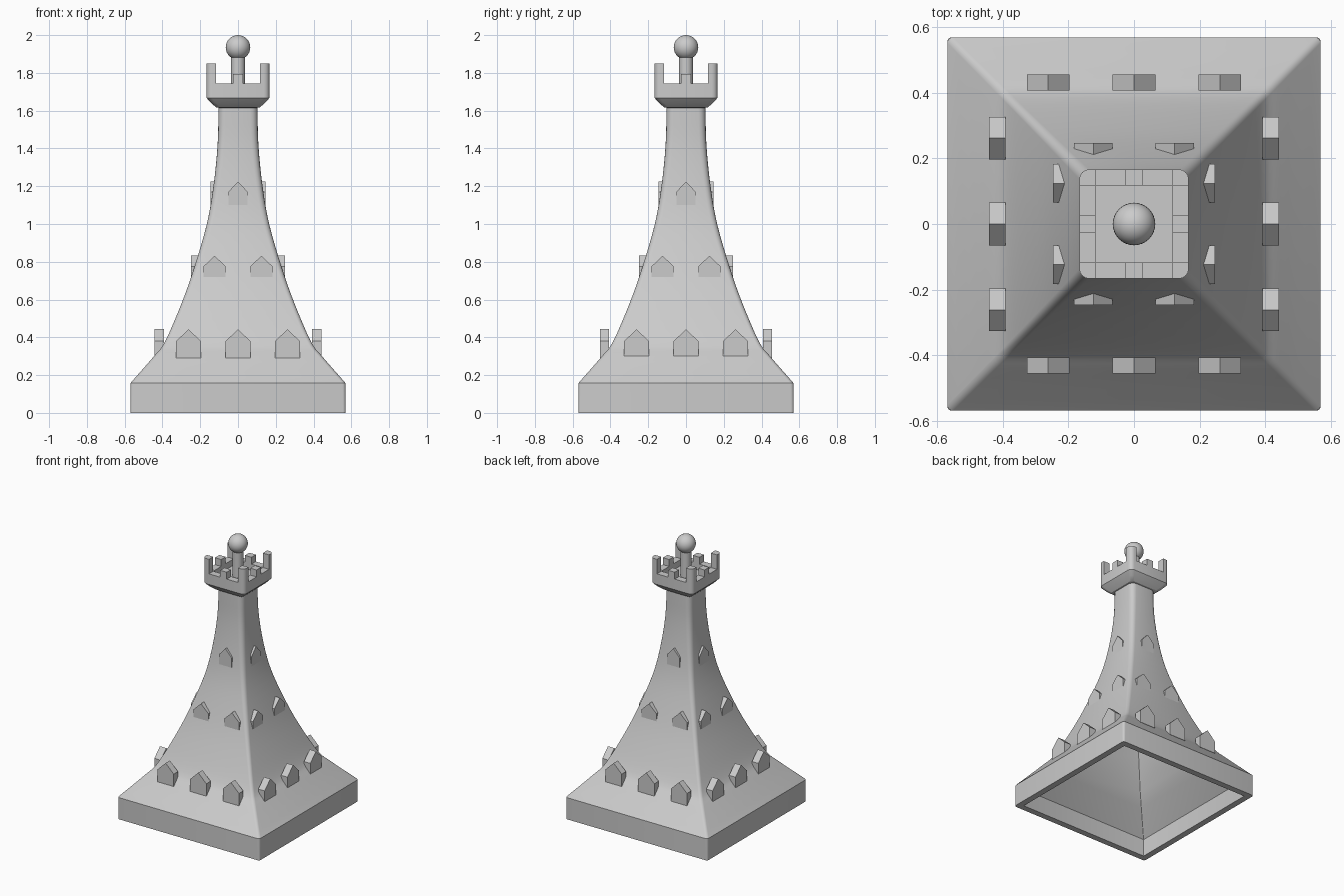
import bpy, bmesh, math
from mathutils import Matrix, Vector

cube = bpy.data.objects.get("Cube")
if cube:
    bpy.data.objects.remove(cube, do_unlink=True)

stone = bpy.data.materials.new("grey stone")
stone.use_nodes = True
stone.diffuse_color = (0.6, 0.6, 0.6, 1)
stone.node_tree.nodes["Principled BSDF"].inputs["Base Color"].default_value = (0.6, 0.6, 0.6, 1)


def finish(name, bm, smooth=True):
    bmesh.ops.recalc_face_normals(bm, faces=bm.faces)
    mesh = bpy.data.meshes.new(name)
    bm.to_mesh(mesh)
    bm.free()
    mesh.materials.append(stone)
    obj = bpy.data.objects.new(name, mesh)
    bpy.context.collection.objects.link(obj)
    if smooth:
        bpy.ops.object.select_all(action='DESELECT')
        bpy.context.view_layer.objects.active = obj
        obj.select_set(True)
        bpy.ops.object.shade_smooth_by_angle(angle=math.radians(30))
    return obj


def corner_arc(half, radius, quarter, steps=4):
    """Points of one rounded corner of a square."""
    turn = Matrix.Rotation(quarter * math.pi / 2, 3, 'Z')
    angles = [i * math.pi / 2 / steps for i in range(steps + 1)]
    c = half - radius
    return [turn @ Vector((c + radius * math.cos(a), c + radius * math.sin(a), 0)) for a in angles]


def loft(bm, profile):
    """Skin rounded squares given as (half width, corner radius, height)."""
    rings = []
    for half, radius, z in profile:
        pts = [p for q in range(4) for p in corner_arc(half, radius, q)]
        rings.append([bm.verts.new((p.x, p.y, z)) for p in pts])
    for low, high in zip(rings, rings[1:]):
        for i in range(len(low)):
            j = (i + 1) % len(low)
            bm.faces.new((low[i], low[j], high[j], high[i]))
    return rings


def prism(bm, outline, offset):
    """Extrude a planar outline along an offset."""
    a = [bm.verts.new(p) for p in outline]
    b = [bm.verts.new(Vector(p) + Vector(offset)) for p in outline]
    bm.faces.new(a)
    bm.faces.new(b)
    for i in range(len(a)):
        j = (i + 1) % len(a)
        bm.faces.new((a[i], a[j], b[j], b[i]))


def smooth_curve(points, steps=4):
    """Catmull-Rom curve through (width, height) points."""
    pts = [Vector(p) for p in points]
    pts = [2 * pts[0] - pts[1]] + pts + [2 * pts[-1] - pts[-2]]
    out = []
    for a, b, c, d in zip(pts, pts[1:], pts[2:], pts[3:]):
        for k in range(steps):
            t = k / steps
            out.append(0.5 * (2 * b + (c - a) * t + (2 * a - 5 * b + 4 * c - d) * t * t
                              + (3 * b - a - 3 * c + d) * t ** 3))
    return out + [pts[-2]]


# Flared hollow body with a square plinth
flare = [(0.57, 0.157), (0.445, 0.3), (0.385, 0.38), (0.295, 0.59), (0.23, 0.775),
         (0.165, 1.0), (0.13, 1.2), (0.108, 1.42), (0.103, 1.63)]
curve = smooth_curve(flare)
wall = 0.045
inner = [(w - wall, 0.001, z - 0.03) for w, z in flare[::-1]]
outer = [(w, 0.015 + 0.015 * z, z) for w, z in curve]
body = bmesh.new()
rings = loft(body, inner + [(0.525, 0.001, 0), (0.57, 0.015, 0)] + outer)
body.faces.new(rings[0])
body.faces.new(rings[-1])
bmesh.ops.remove_doubles(body, verts=body.verts, dist=0.0001)
finish("tower_body", body)

# Crown: stepped underside, low wall and sunken floor
crown = bmesh.new()
rings = loft(crown, [(0.1, 0.02, 1.615), (0.115, 0.02, 1.617), (0.142, 0.025, 1.64),
                     (0.167, 0.03, 1.668), (0.167, 0.03, 1.745), (0.117, 0.002, 1.745),
                     (0.117, 0.002, 1.7)])
crown.faces.new(rings[0])
crown.faces.new(rings[-1])
finish("crown", crown)

# Tall corner merlons and short middle merlons
corners, middles = bmesh.new(), bmesh.new()
for q in range(4):
    turn = Matrix.Rotation(q * math.pi / 2, 3, 'Z')
    ends = [turn @ Vector(p) for p in ((0.117, 0.167, 0), (0.117, 0.117, 0), (0.167, 0.117, 0))]
    outline = corner_arc(0.167, 0.03, q) + ends
    prism(corners, [p + Vector((0, 0, 1.74)) for p in outline], (0, 0, 0.11))
    block = [(0.117, -0.026), (0.167, -0.026), (0.167, 0.026), (0.117, 0.026)]
    prism(middles, [turn @ Vector((x, y, 1.74)) for x, y in block], (0, 0, 0.055))
finish("corner_merlons", corners)
finish("middle_merlons", middles, False)

# Post and ball finial
post = bmesh.new()
bmesh.ops.create_cone(post, cap_ends=True, segments=32, radius1=0.037, radius2=0.037,
                      depth=0.2, matrix=Matrix.Translation((0, 0, 1.79)))
finish("finial_post", post)
ball = bmesh.new()
bmesh.ops.create_uvsphere(ball, u_segments=32, v_segments=16, radius=0.065,
                          matrix=Matrix.Translation((0, 0, 1.935)))
finish("finial_ball", ball)


# Gabled dormers in three rows on all four sides
def dormer_row(name, centres, half, bottom, eave, ridge, spans):
    bm = bmesh.new()
    for q in range(4):
        turn = Matrix.Rotation(q * math.pi / 2, 3, 'Z')
        back, front = spans[q % 2]
        for c in centres:
            gable = [(c - half, bottom), (c + half, bottom), (c + half, eave),
                     (c, ridge), (c - half, eave)]
            prism(bm, [turn @ Vector((x, -back, z)) for x, z in gable],
                  turn @ Vector((0, back - front, 0)))
    finish(name, bm, False)


dormer_row("lower_dormers", (-0.262, 0, 0.262), 0.065, 0.29, 0.38, 0.443,
           ((0.407, 0.456), (0.392, 0.443)))
dormer_row("middle_dormers", (-0.124, 0.124), 0.059, 0.69, 0.775, 0.832,
           ((0.2, 0.248), (0.2, 0.248)))
dormer_row("upper_dormers", (0,), 0.051, 1.07, 1.17, 1.225,
           ((0.1, 0.145), (0.1, 0.145)))
